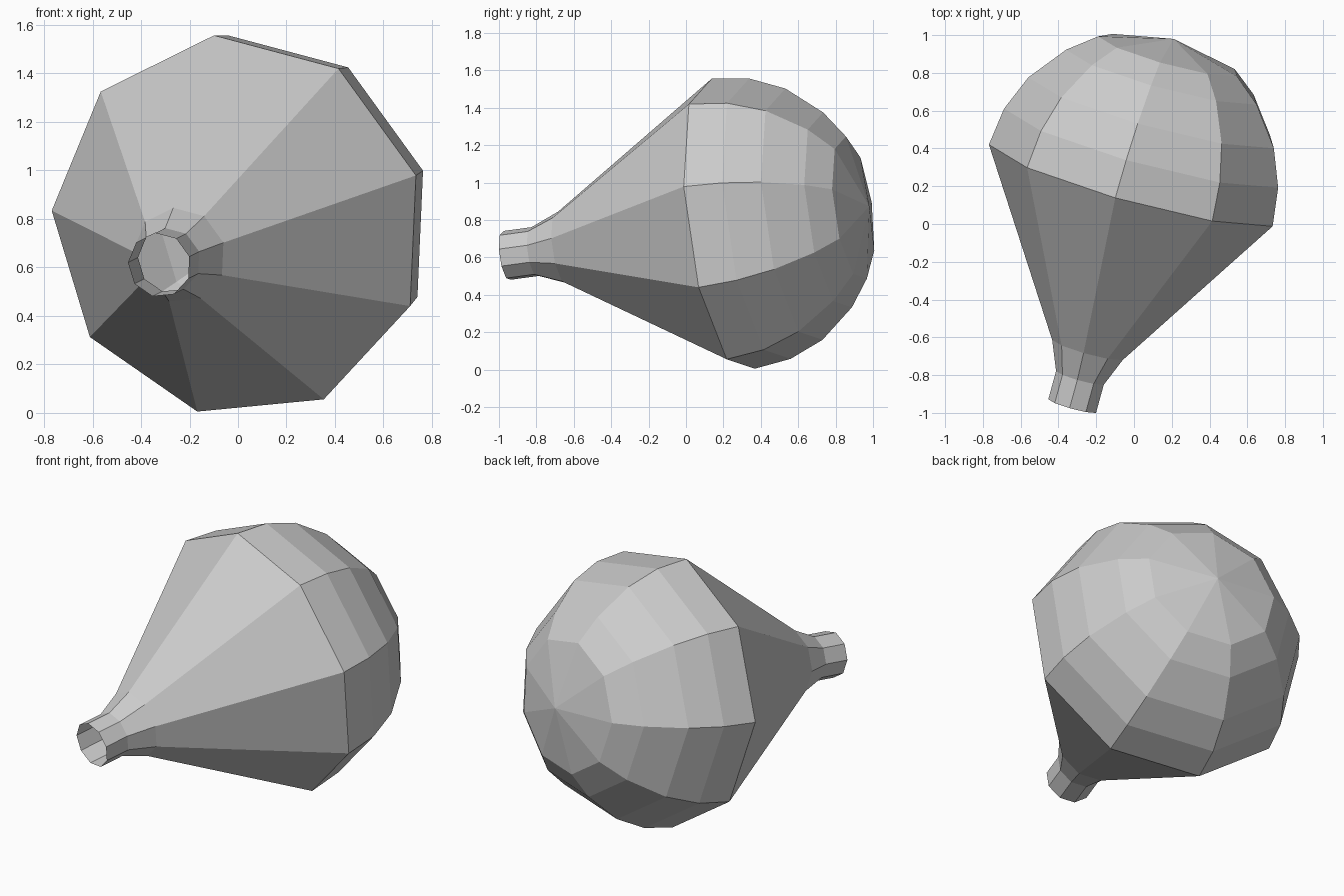
import bpy, bmesh
from math import sin, cos, tau
from mathutils import Vector

if "Cube" in bpy.data.objects:
    bpy.data.objects.remove(bpy.data.objects["Cube"])

SIDES = 9
center = Vector((0.0, 0.218, 0.77))            # middle of the widest ring
axis = Vector((0.263, 0.956, 0.13)).normalized()  # neck to dome
u = Vector((0.922, -0.286, 0.263))
u = (u - axis * u.dot(axis)).normalized()      # towards one corner of the ring
v = axis.cross(u)

# Profile as (distance along axis, radius), open neck to closed dome
profile = [(-1.234, 0.134), (-1.078, 0.134), (-0.922, 0.198), (0, 0.797),
           (0.206, 0.77), (0.40, 0.69), (0.595, 0.535), (0.707, 0.39)]
POLE = 0.797

bm = bmesh.new()

# Neck, cone and dome rings
rings = []
for h, r in profile:
    ring = []
    for i in range(SIDES):
        a = tau * i / SIDES
        ring.append(bm.verts.new(center + axis * h + (u * cos(a) + v * sin(a)) * r))
    rings.append(ring)
for low, high in zip(rings, rings[1:]):
    for i in range(SIDES):
        j = (i + 1) % SIDES
        bm.faces.new((low[i], low[j], high[j], high[i]))

# Dome tip fan
tip = bm.verts.new(center + axis * POLE)
for i in range(SIDES):
    bm.faces.new((rings[-1][i], rings[-1][(i + 1) % SIDES], tip))

mesh = bpy.data.meshes.new("bulb_shell")
bm.to_mesh(mesh)
bm.free()
bulb = bpy.data.objects.new("bulb_shell", mesh)
bpy.context.collection.objects.link(bulb)
